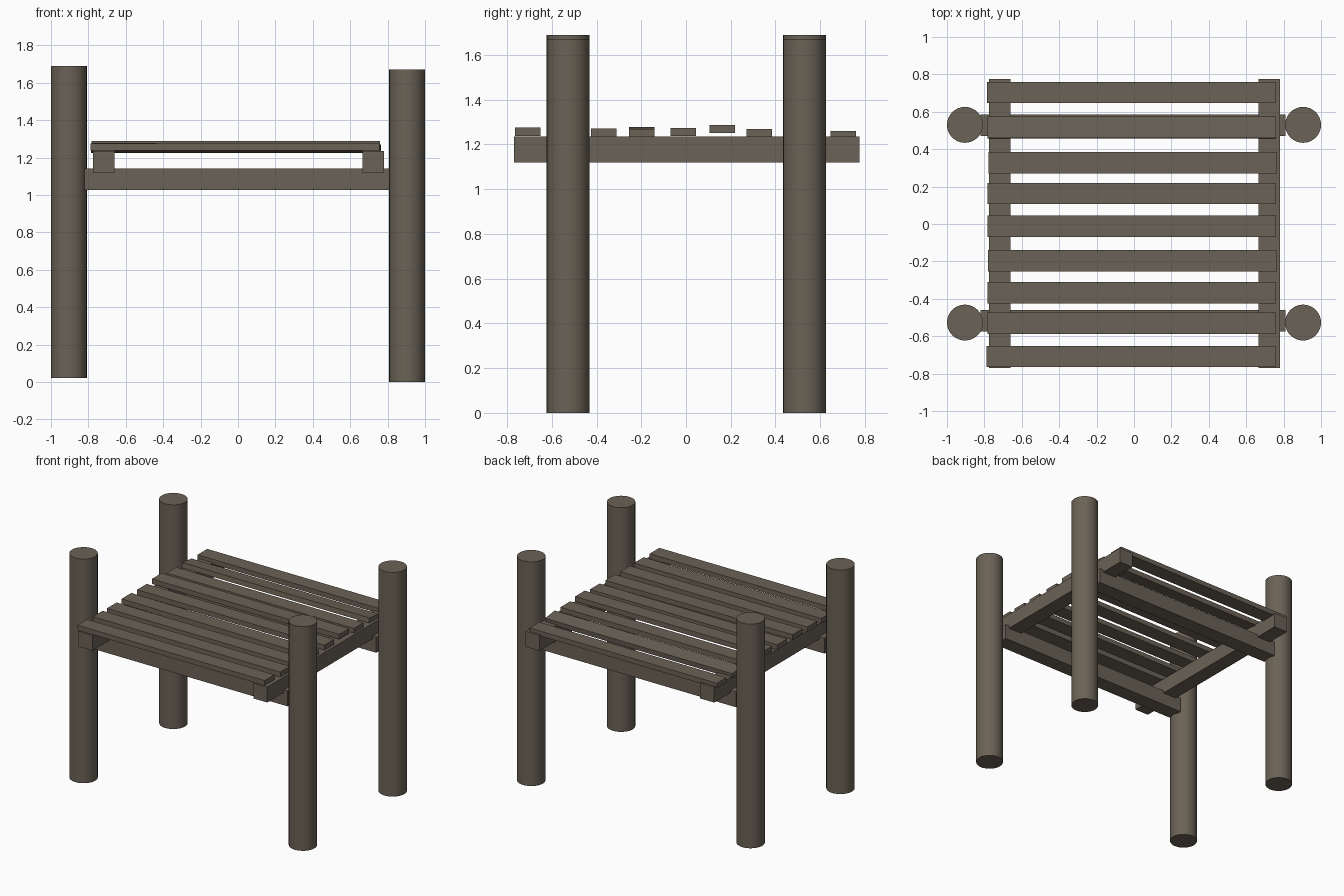
import bpy
import math

if "Cube" in bpy.data.objects:
    bpy.data.objects.remove(bpy.data.objects["Cube"])

wood = bpy.data.materials.new("weathered wood")
wood.diffuse_color = (0.145, 0.122, 0.092, 1)
wood.use_nodes = True
wood.node_tree.nodes["Principled BSDF"].inputs["Base Color"].default_value = wood.diffuse_color


def box(name, x0, x1, y0, y1, z0, z1, tilt=0.0, roll=0.0):
    bpy.ops.mesh.primitive_cube_add(size=1, location=((x0 + x1) / 2, (y0 + y1) / 2, (z0 + z1) / 2))
    ob = bpy.context.object
    ob.name = name
    ob.scale = (x1 - x0, y1 - y0, z1 - z0)
    ob.rotation_euler = (math.radians(tilt), math.radians(roll), 0)
    ob.data.materials.append(wood)
    return ob


# four round posts, the left pair set slightly higher
for side, x, z0 in (("left", -0.904, 0.02), ("right", 0.904, 0.0)):
    for end, y in (("front", -0.527), ("back", 0.53)):
        bpy.ops.mesh.primitive_cylinder_add(vertices=32, radius=0.096, depth=1.67,
                                            location=(x, y, z0 + 0.835))
        ob = bpy.context.object
        ob.name = f"{end}_{side}_post"
        ob.data.materials.append(wood)
        bpy.ops.object.shade_smooth_by_angle(angle=math.radians(35))

# cross beams joining the posts
box("front_beam", -0.82, 0.81, -0.575, -0.46, 1.025, 1.14)
box("back_beam", -0.82, 0.81, 0.47, 0.585, 1.025, 1.14)

# rails carrying the slats
box("left_rail", -0.775, -0.66, -0.77, 0.775, 1.12, 1.235)
box("right_rail", 0.665, 0.78, -0.77, 0.775, 1.12, 1.235)

# uneven deck slats: centre y, top z, x shift, tilt, roll
slats = [
    (-0.708, 1.275, -0.004, 0, 0),
    (-0.531, 1.272, 0.0, 0, 0),
    (-0.367, 1.271, 0.0, 0, 0),
    (-0.197, 1.274, 0.003, 0, 0.3),
    (-0.012, 1.274, 0.0, 0, 0),
    (0.163, 1.288, 0.0, 0, 0),
    (0.328, 1.270, 0.005, 0, 0),
    (0.515, 1.268, 0.0, -7, 0),
    (0.703, 1.261, -0.002, 0, 0),
]
for i, (y, top, dx, tilt, roll) in enumerate(slats):
    box(f"slat_{i + 1}", -0.784 + dx, 0.76 + dx, y - 0.057, y + 0.057, top - 0.037, top, tilt, roll)
